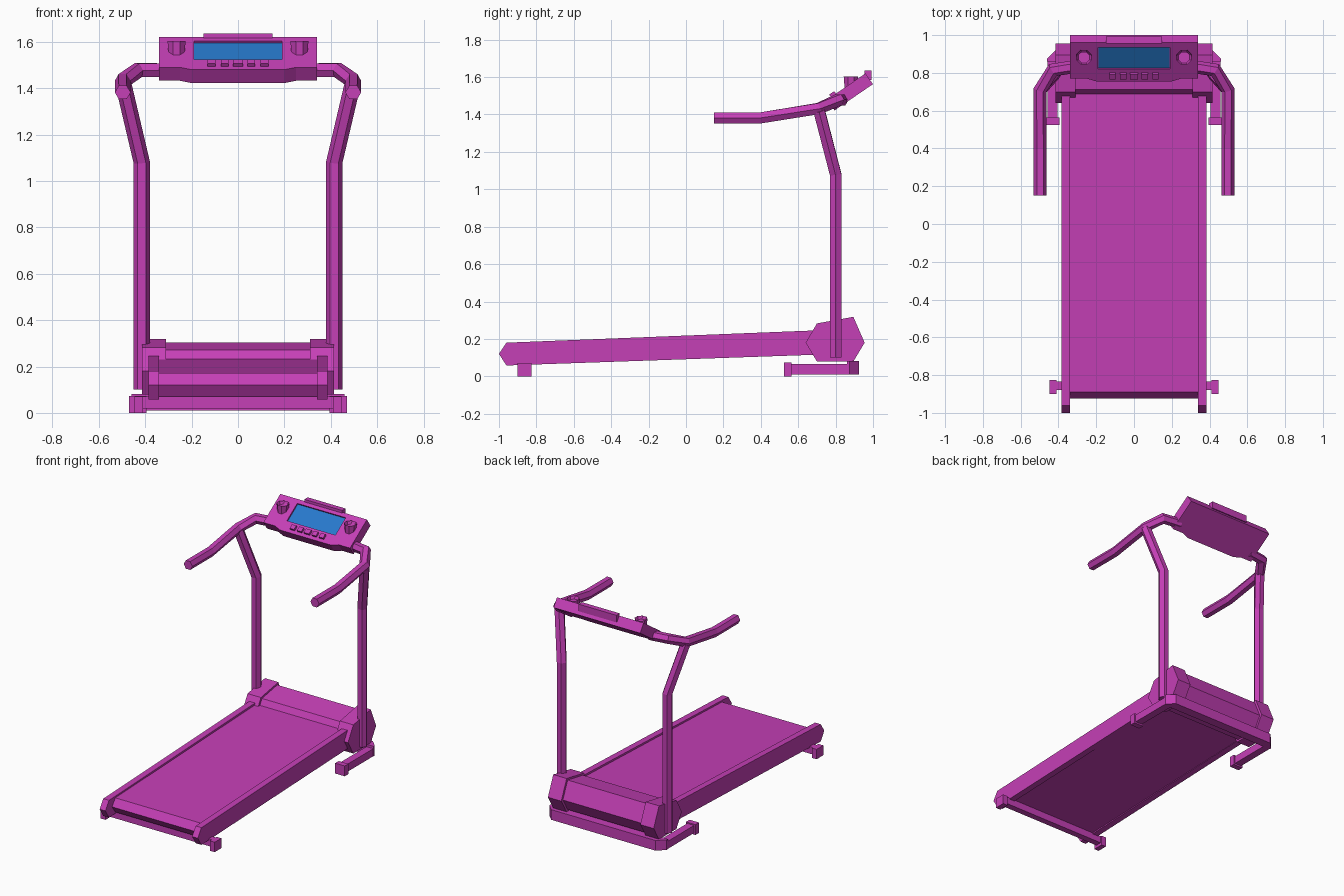
import bpy, bmesh, math
from mathutils import Matrix, Vector

cube = bpy.data.objects.get("Cube")
if cube:
    bpy.data.objects.remove(cube, do_unlink=True)


def material(name, colour):
    m = bpy.data.materials.new(name)
    m.use_nodes = True
    m.diffuse_color = (*colour, 1)
    m.node_tree.nodes["Principled BSDF"].inputs["Base Color"].default_value = (*colour, 1)
    return m


MAGENTA = material("magenta", (0.56, 0.05, 0.47))
BLUE = material("screen blue", (0.02, 0.19, 0.6))


def finish(name, bm, mat=MAGENTA, matrix=None):
    if matrix:
        bm.transform(matrix)
    bmesh.ops.recalc_face_normals(bm, faces=bm.faces)
    me = bpy.data.meshes.new(name)
    bm.to_mesh(me)
    bm.free()
    me.materials.append(mat)
    ob = bpy.data.objects.new(name, me)
    bpy.context.collection.objects.link(ob)
    return ob


def prism(name, outline, axis, a, b, mat=MAGENTA, matrix=None):
    """Extrude a 2D outline from a to b along x (outline is y, z) or z (outline is x, y)."""
    bm = bmesh.new()
    place = (lambda p, d: (d, *p)) if axis == "x" else (lambda p, d: (*p, d))
    rings = [[bm.verts.new(place(p, d)) for p in outline] for d in (a, b)]
    for r in rings:
        bm.faces.new(r)
    n = len(outline)
    for i in range(n):
        j = (i + 1) % n
        bm.faces.new((rings[0][i], rings[0][j], rings[1][j], rings[1][i]))
    return finish(name, bm, mat, matrix)


def box(name, x, y, z, mat=MAGENTA, matrix=None):
    rect = [(x[0], y[0]), (x[1], y[0]), (x[1], y[1]), (x[0], y[1])]
    return prism(name, rect, "z", *z, mat, matrix)


def tube(name, path, radius, ref, sides=6, spin=0.0):
    """Sweep a polygon section along a path with mitred corners."""
    pts = [Vector(p) for p in path]
    bm = bmesh.new()
    rings = []
    for i, p in enumerate(pts):
        t_in = (p - pts[max(i - 1, 0)]).normalized()
        t_out = (pts[min(i + 1, len(pts) - 1)] - p).normalized()
        t = (t_in + t_out).normalized()
        side = t.cross(Vector(ref)).normalized()
        up = side.cross(t)
        # widen the ring along the bend so the tube keeps its thickness
        bend = t_out - t_in
        corner = bend.length > 1e-4 and 0 < i < len(pts) - 1
        stretch = 1 / max(t.dot(t_out), 0.3) - 1 if corner else 0
        ring = []
        for k in range(sides):
            a = spin + math.tau * k / sides
            off = radius * (math.cos(a) * side + math.sin(a) * up)
            if corner:
                b = bend.normalized()
                off += b * off.dot(b) * stretch
            ring.append(bm.verts.new(p + off))
        rings.append(ring)
    for r, q in zip(rings, rings[1:]):
        for k in range(sides):
            j = (k + 1) % sides
            bm.faces.new((r[k], r[j], q[j], q[k]))
    bm.faces.new(rings[0])
    bm.faces.new(rings[-1])
    return finish(name, bm)


# Running deck and belt
belt = [(-0.925, 0.12), (-0.89, 0.171), (0.72, 0.233), (0.72, 0.118), (-0.89, 0.07)]
prism("running_belt", belt, "x", -0.345, 0.345)

# Motor cover between its end caps
cap = [(0.64, 0.18), (0.70, 0.283), (0.895, 0.318), (0.955, 0.18), (0.895, 0.08), (0.70, 0.08)]
mid = Vector((0.80, 0.19))
cover = [tuple(mid + (Vector(p) - mid) * 0.88) for p in cap]
prism("motor_cover", cover, "x", -0.32, 0.32)

# Base frame: rear bar with cut corners, rear crossbar under the deck
base = [(-0.46, 0.86), (0.46, 0.86), (0.46, 0.875), (0.41, 0.925), (-0.41, 0.925), (-0.46, 0.875)]
prism("base_bar", base, "z", 0.01, 0.082)
box("deck_crossbar", (-0.42, 0.42), (-0.88, -0.835), (0.02, 0.07))

rail = [(-1, 0.12), (-0.96, 0.18), (0.68, 0.245), (0.68, 0.115), (-0.96, 0.058)]
for s, label in ((1, "left"), (-1, "right")):
    prism(label + "_side_rail", rail, "x", s * 0.34, s * 0.385)
    prism(label + "_cover_cap", cap, "x", s * 0.31, s * 0.415)
    box(label + "_deck_foot", sorted((s * 0.41, s * 0.447)), (-0.90, -0.825), (0, 0.07))
    tube(label + "_base_arm", [(s * 0.432, 0.55, 0.038), (s * 0.432, 0.87, 0.038)],
         0.038, (0, 0, 1), 4, math.pi / 4)
    box(label + "_base_foot", sorted((s * 0.395, s * 0.47)), (0.525, 0.565), (0, 0.073))
    # Uprights lean outwards and forwards above the bend
    tube(label + "_upright",
         [(s * 0.415, 0.80, 0.10), (s * 0.415, 0.80, 1.08), (s * 0.495, 0.712, 1.42)],
         0.035, (0, 1, 0))
    tube(label + "_handlebar",
         [(s * 0.497, 0.15, 1.382), (s * 0.497, 0.40, 1.382), (s * 0.497, 0.71, 1.432),
          (s * 0.43, 0.815, 1.478), (s * 0.30, 0.835, 1.478)],
         0.034, (0, 0, 1))

# Tilted console, worked in its own plane
tilt = Matrix.Translation((0, 0.77, 1.49)) @ Matrix.Rotation(math.atan2(0.13, 0.19), 4, "X")
half = [(0.2, -0.018), (0.25, 0), (0.34, 0), (0.34, 0.23)]
outline = half + [(-x, y) for x, y in reversed(half)]
console = prism("console", outline, "z", -0.07, 0, matrix=tilt)

# Screen recess and screen
cutter = box("screen_cutter", (-0.19, 0.19), (0.06, 0.2), (-0.015, 0.05), matrix=tilt)
cutter.hide_render = True
mod = console.modifiers.new("screen_recess", "BOOLEAN")
mod.operation, mod.solver, mod.object = "DIFFERENCE", "EXACT", cutter
bpy.context.view_layer.objects.active = console
bpy.ops.object.modifier_apply(modifier=mod.name)
bpy.data.objects.remove(cutter, do_unlink=True)
box("screen", (-0.189, 0.189), (0.061, 0.199), (-0.016, -0.009), BLUE, tilt)

# Buttons below the screen
for i in range(-2, 3):
    w = 0.021 if i == 0 else 0.017
    x = i * 0.057
    box("button", (x - w, x + w), (0.006, 0.038), (-0.005, 0.016), matrix=tilt)

# Upright cup holders with hollow tops
for s, label in ((1, "left"), (-1, "right")):
    bm = bmesh.new()
    bmesh.ops.create_cone(bm, cap_ends=True, segments=8, radius1=0.036, radius2=0.042, depth=0.07,
                          matrix=Matrix.Rotation(math.pi / 8, 4, "Z"))
    bm.normal_update()
    top = [f for f in bm.faces if f.normal.z > 0.9]
    bmesh.ops.inset_region(bm, faces=top, thickness=0.01)
    bmesh.ops.translate(bm, verts=top[0].verts, vec=(0, 0, -0.02))
    finish(label + "_cup_holder", bm, matrix=Matrix.Translation((s * 0.265, 0.882, 1.568)))

# Ledge on the console's top edge
box("reading_ledge", (-0.148, 0.148), (0.955, 0.992), (1.585, 1.635))
